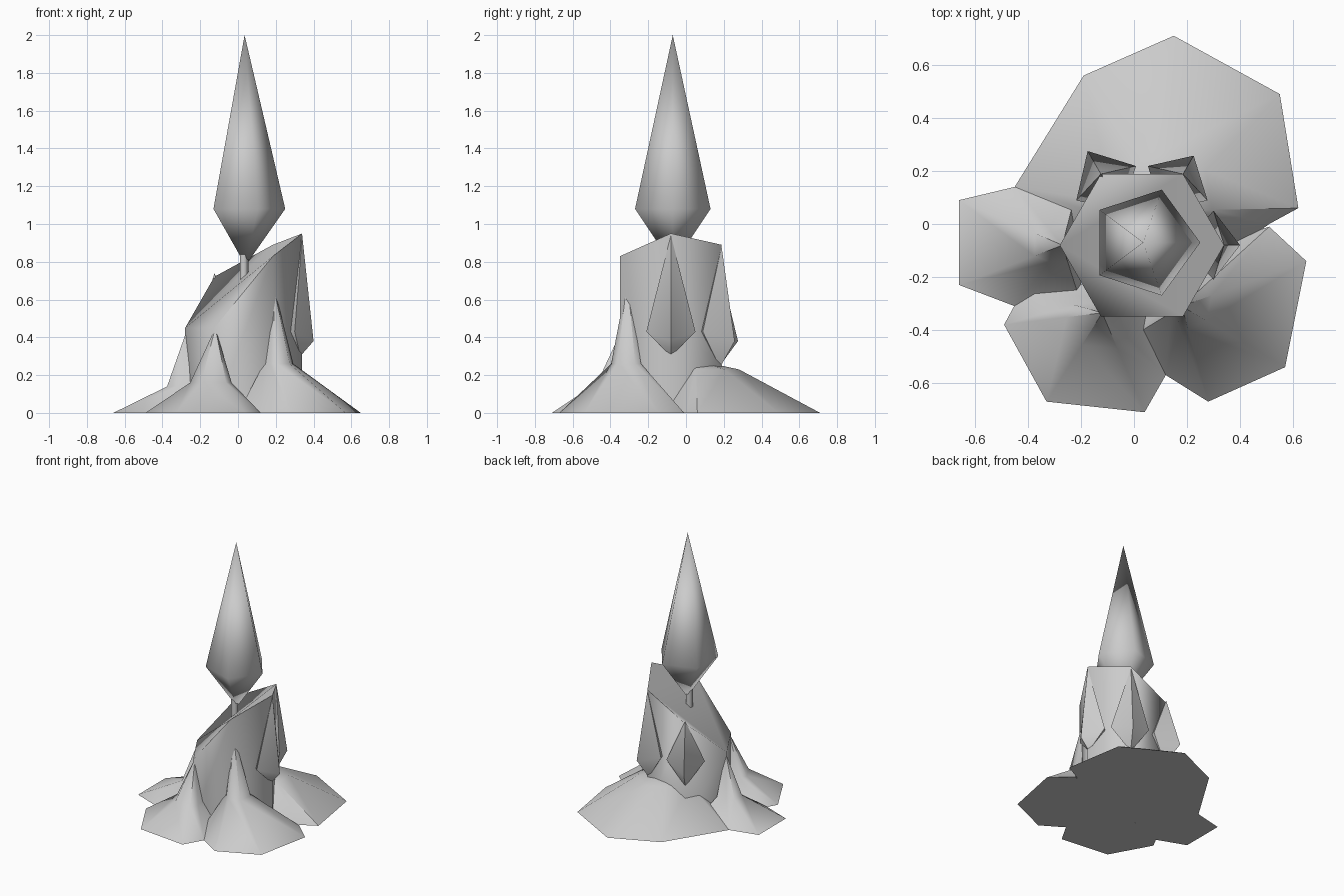
import bpy, bmesh
from math import cos, sin, radians
from mathutils import Vector

if "Cube" in bpy.data.objects:
    bpy.data.objects.remove(bpy.data.objects["Cube"], do_unlink=True)

wax = bpy.data.materials.new("pale grey")
wax.use_nodes = True
grey = (0.6, 0.6, 0.6, 1)
wax.diffuse_color = grey
wax.node_tree.nodes["Principled BSDF"].inputs["Base Color"].default_value = grey

AXIS = Vector((0.03, -0.08, 0))


def finish(name, bm, angle):
    """Turn a bmesh into a smooth object whose edges above the angle stay sharp."""
    bmesh.ops.recalc_face_normals(bm, faces=bm.faces[:])
    mesh = bpy.data.meshes.new(name)
    bm.to_mesh(mesh)
    bm.free()
    for poly in mesh.polygons:
        poly.use_smooth = len(poly.vertices) < 5
    mesh.set_sharp_from_angle(angle=radians(angle))
    mesh.materials.append(wax)
    obj = bpy.data.objects.new(name, mesh)
    bpy.context.collection.objects.link(obj)
    return obj


def loft(name, rings, angle):
    """Skin equal rings; a ring of one point closes to a tip."""
    bm = bmesh.new()
    rows = [[bm.verts.new(p) for p in ring] for ring in rings]
    n = max(len(r) for r in rows)
    for a, b in zip(rows, rows[1:]):
        for i in range(n):
            j = (i + 1) % n
            if len(a) == 1:
                bm.faces.new((a[0], b[i], b[j]))
            elif len(b) == 1:
                bm.faces.new((a[i], a[j], b[0]))
            else:
                bm.faces.new((a[i], a[j], b[j], b[i]))
    for row in (rows[0], rows[-1]):
        if len(row) > 2:
            bm.faces.new(row)
    return finish(name, bm, angle)


def ring(center, radius, sides, z):
    """Regular polygon at a fixed height, or at a height given by a function."""
    pts = []
    for i in range(sides):
        a = radians(360 * i / sides)
        x, y = center[0] + radius * cos(a), center[1] + radius * sin(a)
        pts.append((x, y, z(x, y) if callable(z) else z))
    return pts


def slant(x, y):
    # height of the slanted top
    return 0.695 + 0.82 * (x - AXIS.x) + 0.57 * (y - AXIS.y)


def rim_height(x, y):
    # the slant levels off on the high side
    s = slant(x, y)
    if x > 0.3:
        return 0.95
    if x > 0.1:
        return 0.89 if y > 0 else 0.83
    return min(s, 0.75) if y > 0 else 0.45


# Candle body: hexagonal column with a slanted, melted top
loft("candle_body", [ring(AXIS, 0.31, 6, 0), ring(AXIS, 0.31, 6, rim_height)], 65)

# Wick and flame
loft("wick", [ring(AXIS, 0.025, 5, 0.62), ring(AXIS, 0.025, 5, 0.9)], 75)
loft("flame", [[(0.04, -0.07, 0.78)],
               ring((0.04, -0.07), 0.21, 5, 1.08),
               [(0.035, -0.07, 2)]], 85)


def puddle(name, outline, pivot, shrink, shoulder, top):
    """Flat spread of wax climbing to a point on the candle."""
    base = [Vector((x, y, 0)) for x, y in outline]
    foot = Vector((pivot[0], pivot[1], 0))
    mid = [foot + (p - foot) * shrink + Vector((0, 0, shoulder)) for p in base]
    loft(name, [base, mid, [foot + Vector((0, 0, top))]], 50)


# Pools of wax around the foot
puddle("back_puddle",
       [(0.3, -0.15), (0.51, 0), (0.62, 0.06), (0.55, 0.49), (0.15, 0.71),
        (-0.19, 0.56), (-0.45, 0.14), (-0.25, -0.1)],
       (0.12, 0.05), 0.35, 0.23, 0.28)
puddle("left_puddle",
       [(0.51, -0.01), (0.65, -0.14), (0.57, -0.54), (0.28, -0.67),
        (0.12, -0.57), (0, -0.42), (0.1, -0.15)],
       (0.18, -0.31), 0.24, 0.26, 0.71)
puddle("front_puddle",
       [(0.12, -0.57), (0.04, -0.71), (-0.33, -0.67), (-0.49, -0.38),
        (-0.42, -0.25), (0.05, -0.2)],
       (-0.12, -0.335), 0.36, 0.16, 0.45)
puddle("right_puddle",
       [(-0.45, 0.14), (-0.66, 0.09), (-0.66, -0.23), (-0.45, -0.31),
        (-0.2, -0.3), (-0.2, 0.2)],
       (-0.27, -0.08), 0.27, 0.14, 0.44)


def drip(name, angle, top, reach, bottom):
    """Hanging teardrop of wax on one corner of the candle."""
    out = Vector((cos(radians(angle)), sin(radians(angle)), 0))
    side = Vector((-out.y, out.x, 0))

    def at(r, s, z):
        return AXIS + out * r + side * s + Vector((0, 0, z))

    pts = [at(0.31, 0, top), at(reach, 0, 0.38), at(0.3, 0, bottom),
           at(0.27, 0.13, 0.43), at(0.27, -0.13, 0.43), at(0.15, 0, 0.43)]
    bm = bmesh.new()
    for p in pts:
        bm.verts.new(p)
    bmesh.ops.convex_hull(bm, input=bm.verts[:])
    finish(name, bm, 60)


for name, angle, top, reach, bottom in (
        ("left_drip", 0, 0.94, 0.37, 0.3),
        ("back_left_drip", 60, 0.88, 0.39, 0.24),
        ("back_right_drip", 120, 0.74, 0.41, 0.25)):
    drip(name, angle, top, reach, bottom)
